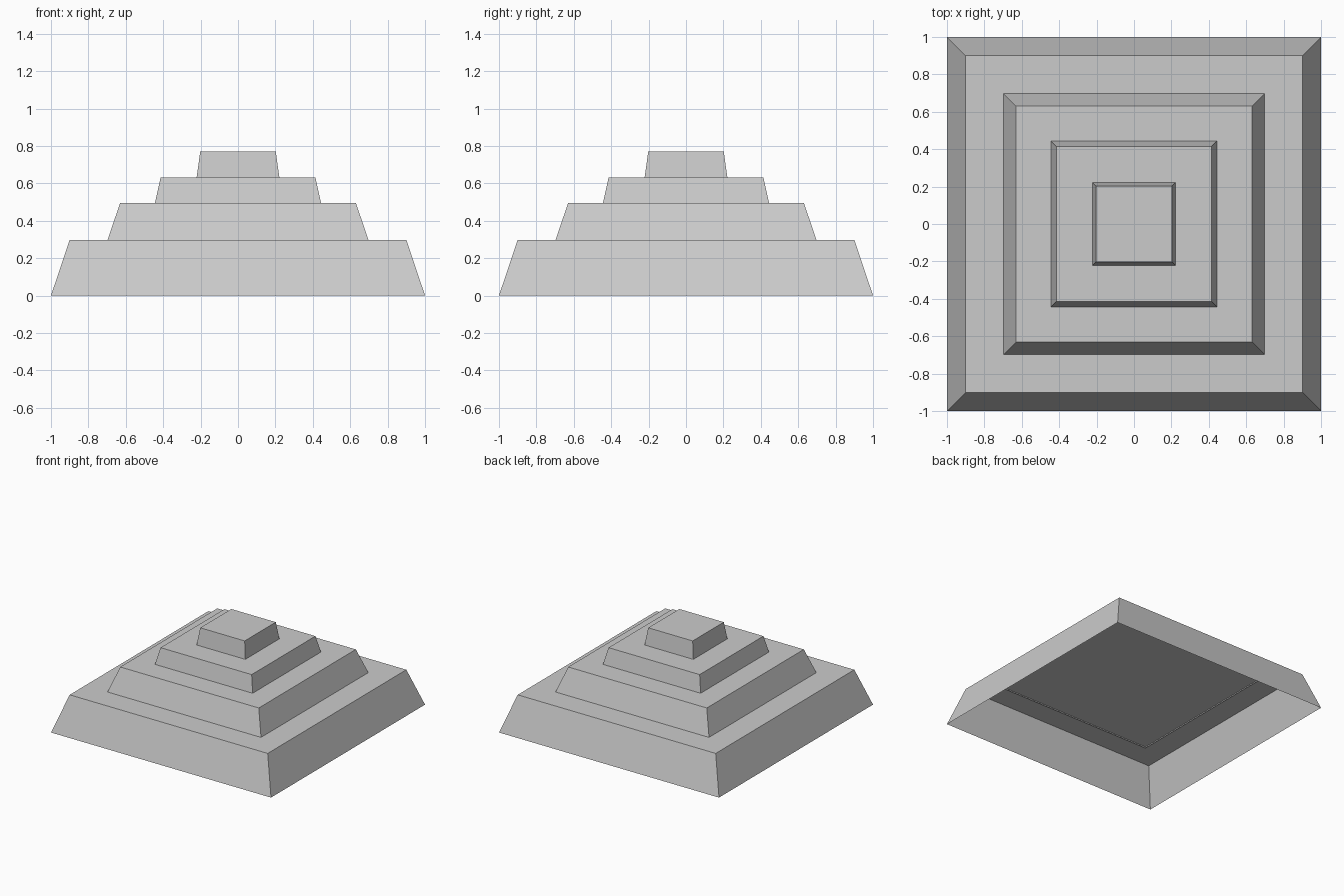
import bpy
import bmesh

if "Cube" in bpy.data.objects:
    bpy.data.objects.remove(bpy.data.objects["Cube"])


def tier(name, half_bottom, half_top, z_bottom, z_top):
    """Square tapered shell: four sloped walls and a flat top, open underneath."""
    bm = bmesh.new()
    corners = [(-1, -1), (1, -1), (1, 1), (-1, 1)]
    low = [bm.verts.new((x * half_bottom, y * half_bottom, z_bottom)) for x, y in corners]
    high = [bm.verts.new((x * half_top, y * half_top, z_top)) for x, y in corners]
    for i in range(4):
        j = (i + 1) % 4
        bm.faces.new((low[i], low[j], high[j], high[i]))
    bm.faces.new(high)
    mesh = bpy.data.meshes.new(name)
    bm.to_mesh(mesh)
    bm.free()
    obj = bpy.data.objects.new(name, mesh)
    bpy.context.collection.objects.link(obj)
    return obj


# Four stacked steps, each upper one sunk slightly into the one below
tier("base_step", 1.0, 0.90, 0.0, 0.298)
tier("second_step", 0.70, 0.63, 0.29, 0.496)
tier("third_step", 0.445, 0.414, 0.49, 0.63)
tier("top_step", 0.222, 0.202, 0.625, 0.769)
